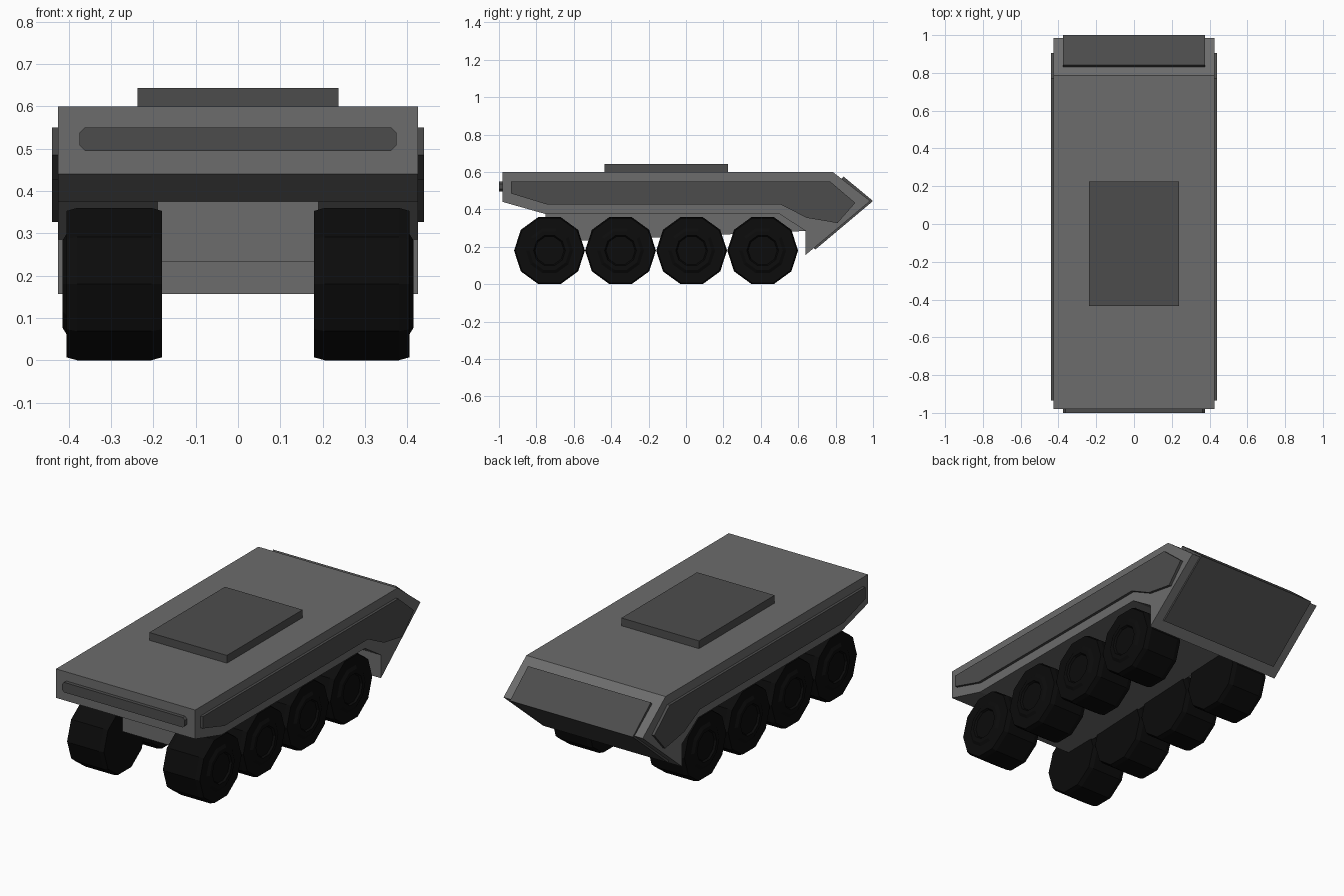
import bpy, bmesh, math

if "Cube" in bpy.data.objects:
    bpy.data.objects.remove(bpy.data.objects["Cube"])


def material(name, v):
    m = bpy.data.materials.new(name)
    m.diffuse_color = (v, v, v, 1)
    m.use_nodes = True
    m.node_tree.nodes["Principled BSDF"].inputs["Base Color"].default_value = m.diffuse_color
    return m


HULL = material("hull grey", 0.15)
PANEL = material("panel dark grey", 0.073)
RUBBER = material("tyre black", 0.0035)


def finish(bm, name, mat):
    bmesh.ops.recalc_face_normals(bm, faces=bm.faces)
    me = bpy.data.meshes.new(name)
    bm.to_mesh(me)
    bm.free()
    me.materials.append(mat)
    ob = bpy.data.objects.new(name, me)
    bpy.context.collection.objects.link(ob)
    return ob


def prism(name, profile, a, b, mat, axis="x"):
    """Extrude a flat outline from a to b; outline is (y, z) for axis x, (x, z) for axis y."""
    bm = bmesh.new()

    def place(p, t):
        return (t, p[0], p[1]) if axis == "x" else (p[0], t, p[1])
    f = bm.faces.new([bm.verts.new(place(p, a)) for p in profile])
    out = bmesh.ops.extrude_face_region(bm, geom=[f])
    d = (b - a, 0, 0) if axis == "x" else (0, b - a, 0)
    bmesh.ops.translate(bm, verts=[v for v in out["geom"] if isinstance(v, bmesh.types.BMVert)], vec=d)
    return finish(bm, name, mat)


# Main hull with wedge-shaped tail
prism("hull", [(-0.98, 0.60), (0.785, 0.60), (0.985, 0.445), (0.64, 0.157), (0.64, 0.285),
               (0.50, 0.375), (-0.75, 0.375), (-0.98, 0.44)], -0.425, 0.425, HULL)

# Narrow lower hull between the wheels
prism("lower_hull", [(-0.75, 0.385), (-0.75, 0.232), (-0.5, 0.235), (0.645, 0.285), (0.645, 0.32),
                     (0.50, 0.385)], -0.19, 0.19, HULL)

# Side armour panels
side = [(-0.935, 0.55), (0.77, 0.55), (0.905, 0.435), (0.81, 0.327), (0.645, 0.355),
        (0.505, 0.427), (-0.745, 0.427), (-0.935, 0.485)]
for s, label in ((1, "right"), (-1, "left")):
    prism("side_panel_" + label, side, s * 0.42, s * 0.44, PANEL)

# Tail armour plates wrapping over the wedge
prism("tail_plate", [(0.832, 0.563), (0.842, 0.576), (1.0, 0.445), (0.692, 0.186),
                     (0.683, 0.195), (0.98, 0.445)], -0.375, 0.375, PANEL)

# Nose plate with clipped corners
w, c = 0.375, 0.013
prism("nose_plate", [(-w, 0.495 + c), (-w + c, 0.495), (w - c, 0.495), (w, 0.495 + c),
                     (w, 0.55 - c), (w - c, 0.55), (-w + c, 0.55), (-w, 0.55 - c)],
      -1.0, -0.975, PANEL, "y")

# Roof plate
prism("roof_plate", [(-0.435, 0.595), (0.225, 0.595), (0.225, 0.643), (-0.435, 0.643)],
      -0.237, 0.237, PANEL)

# Wheels: ten-sided lathe of (x, radius) with a raised hub ring
RING = [(0.18, 0.155), (0.18, 0.182), (0.205, 0.1893), (0.38, 0.1893), (0.405, 0.182),
        (0.405, 0.125), (0.415, 0.108), (0.415, 0.085), (0.405, 0.078)]


def wheel(name, s, y):
    bm = bmesh.new()
    loops = []
    for x, r in RING:
        loops.append([bm.verts.new((s * x, y + r * math.cos(k * math.tau / 10),
                                    0.18 + r * math.sin(k * math.tau / 10))) for k in range(10)])
    for p, q in zip(loops, loops[1:]):
        for k in range(10):
            n = (k + 1) % 10
            bm.faces.new((p[k], p[n], q[n], q[k]))
    bm.faces.new(loops[0])
    bm.faces.new(loops[-1])
    finish(bm, name, RUBBER)


for i, y in enumerate((-0.73, -0.35, 0.03, 0.41)):
    for s, label in ((1, "right"), (-1, "left")):
        wheel(f"wheel_{label}_{i + 1}", s, y)
